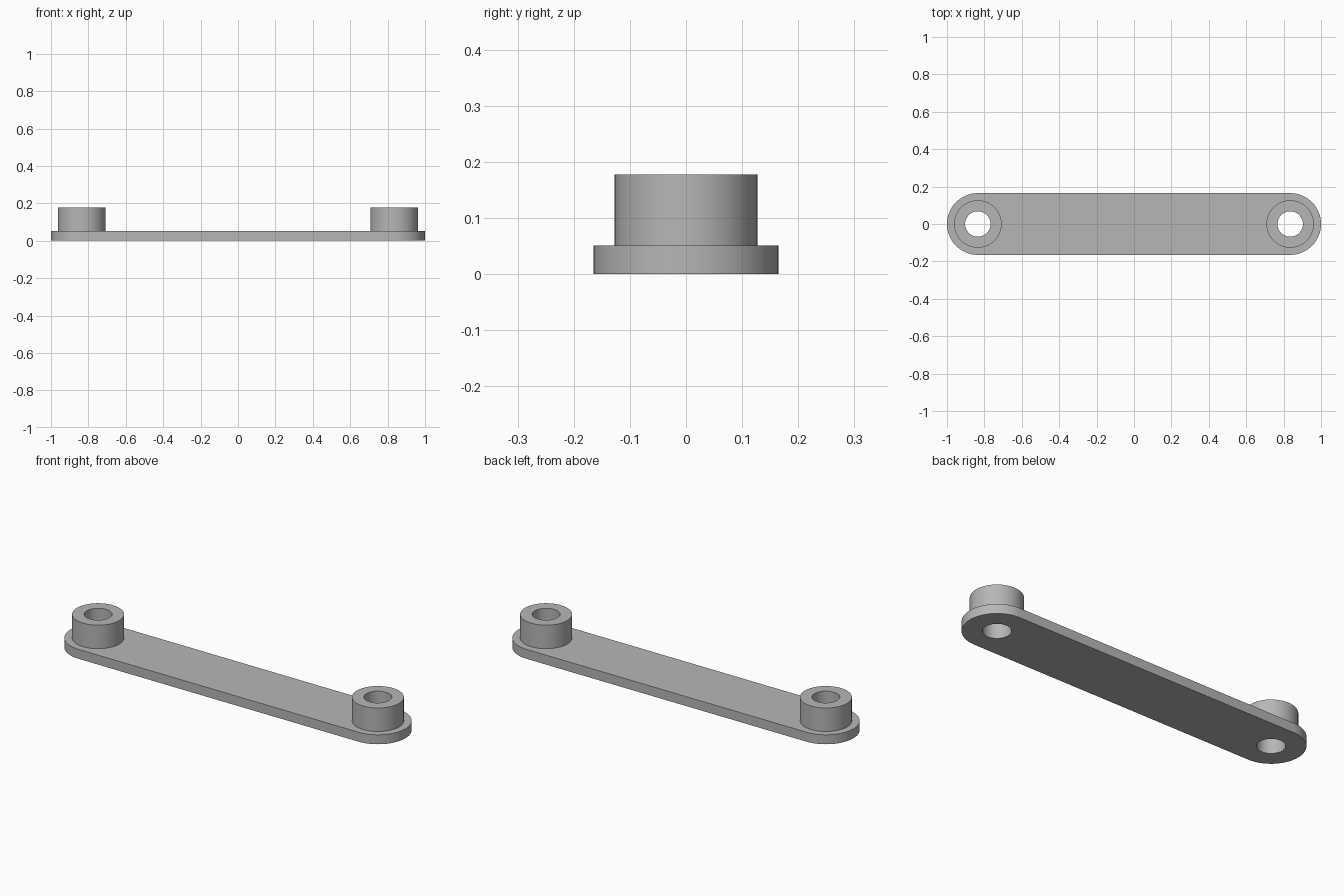
import bpy, bmesh, math

cube = bpy.data.objects.get("Cube")
if cube:
    bpy.data.objects.remove(cube)

LENGTH, HALF_WIDTH = 2.0, 0.165
PLATE_TOP, BOSS_TOP = 0.051, 0.178
BOSS_R, HOLE_R = 0.127, 0.068
CENTRE = LENGTH / 2 - HALF_WIDTH
SEGMENTS = 64

grey = bpy.data.materials.new("plain grey")
grey.use_nodes = True
colour = (0.47, 0.47, 0.47, 1)
grey.diffuse_color = colour
grey.node_tree.nodes["Principled BSDF"].inputs["Base Color"].default_value = colour


def arc(cx, radius, start, sweep, count):
    return [(cx + radius * math.cos(start + sweep * i / count),
             radius * math.sin(start + sweep * i / count)) for i in range(count + 1)]


def circle(cx, radius):
    return arc(cx, radius, 0, 2 * math.pi, SEGMENTS)[:-1]


def extruded(name, loops, bottom, top, keep_bottom=True):
    """Fill an outline with holes and extrude it upwards."""
    bm = bmesh.new()
    edges = []
    for loop in loops:
        verts = [bm.verts.new((x, y, bottom)) for x, y in loop]
        edges += [bm.edges.new((verts[i - 1], verts[i])) for i in range(len(verts))]
    bmesh.ops.triangle_fill(bm, edges=edges, use_beauty=True)
    base = bm.faces[:]
    result = bmesh.ops.extrude_face_region(bm, geom=base, use_keep_orig=True)
    moved = [g for g in result["geom"] if isinstance(g, bmesh.types.BMVert)]
    bmesh.ops.translate(bm, verts=moved, vec=(0, 0, top - bottom))
    bmesh.ops.recalc_face_normals(bm, faces=bm.faces[:])
    if not keep_bottom:
        bmesh.ops.delete(bm, geom=base, context="FACES_ONLY")
    mesh = bpy.data.meshes.new(name)
    bm.to_mesh(mesh)
    bm.free()
    mesh.materials.append(grey)
    obj = bpy.data.objects.new(name, mesh)
    bpy.context.collection.objects.link(obj)
    bpy.ops.object.select_all(action="DESELECT")
    obj.select_set(True)
    bpy.context.view_layer.objects.active = obj
    bpy.ops.object.shade_smooth_by_angle(angle=math.radians(30))
    return obj


# Flat link plate with rounded ends and two through holes
half = SEGMENTS // 2
outline = (arc(CENTRE, HALF_WIDTH, -math.pi / 2, math.pi, half)
           + arc(-CENTRE, HALF_WIDTH, math.pi / 2, math.pi, half))
extruded("link_plate", [outline, circle(CENTRE, HOLE_R), circle(-CENTRE, HOLE_R)],
         0, PLATE_TOP)

# Hollow bosses standing on each end
for name, cx in (("left_boss", CENTRE), ("right_boss", -CENTRE)):
    extruded(name, [circle(cx, BOSS_R), circle(cx, HOLE_R)],
             PLATE_TOP, BOSS_TOP, keep_bottom=False)
